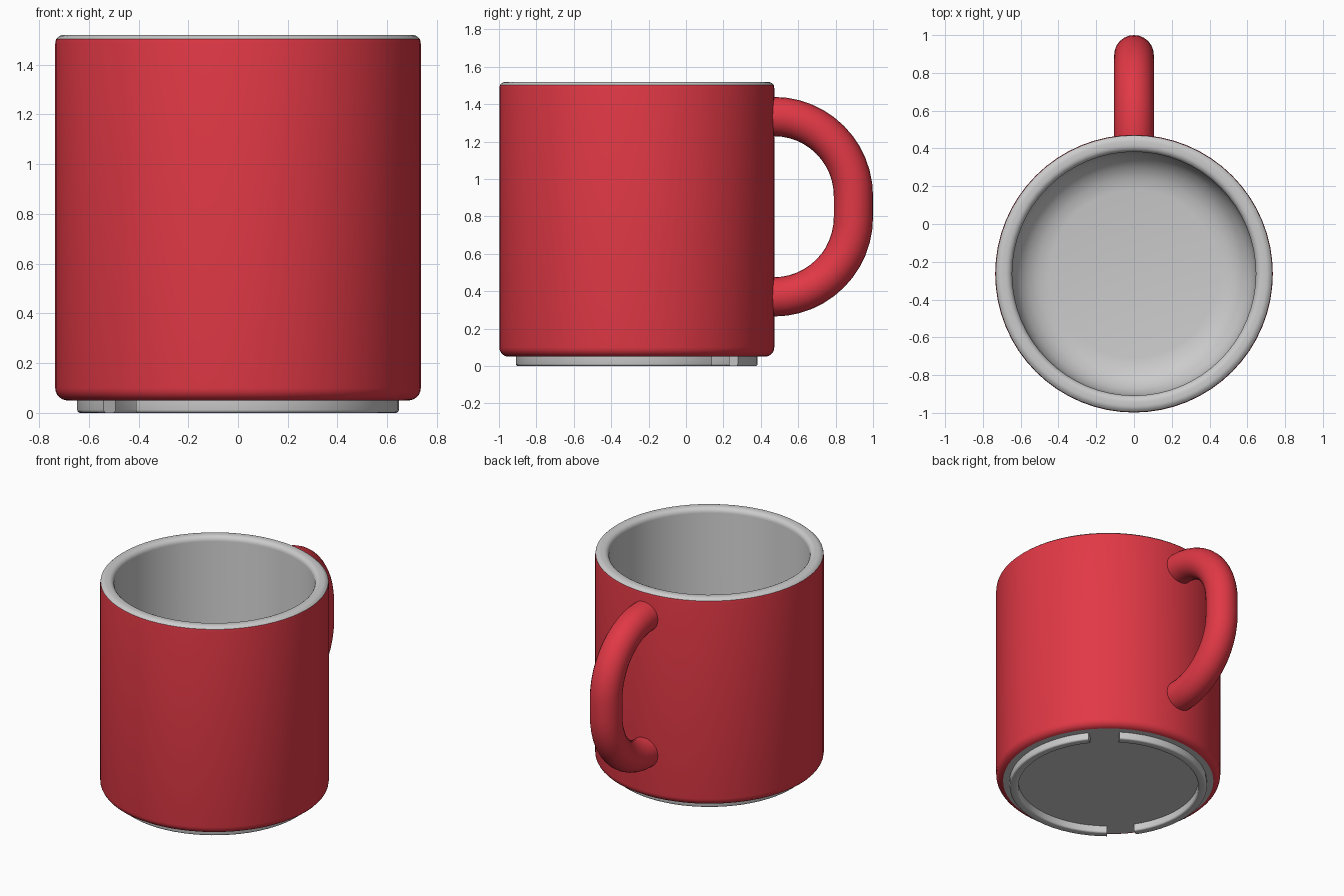
import bpy, bmesh
from math import sin, cos, pi, radians

if "Cube" in bpy.data.objects:
    bpy.data.objects.remove(bpy.data.objects["Cube"])

CY = -0.263          # mug axis in y
R = 0.735            # outer radius
SEG = 64

red = bpy.data.materials.new("red_glaze")
red.diffuse_color = (0.75, 0.04, 0.06, 1)
red.use_nodes = True
red.node_tree.nodes["Principled BSDF"].inputs["Base Color"].default_value = red.diffuse_color


def arc(cr, cz, r, a0, a1, n):
    """Points (radius, z) along a fillet."""
    return [(cr + r * cos(radians(a0 + (a1 - a0) * i / n)),
             cz + r * sin(radians(a0 + (a1 - a0) * i / n))) for i in range(n + 1)]


def finish(name, bm, mat=None):
    bmesh.ops.remove_doubles(bm, verts=bm.verts, dist=1e-5)
    me = bpy.data.meshes.new(name)
    bm.to_mesh(me)
    bm.free()
    ob = bpy.data.objects.new(name, me)
    bpy.context.collection.objects.link(ob)
    if mat:
        me.materials.append(mat)
    bpy.ops.object.select_all(action='DESELECT')
    ob.select_set(True)
    bpy.context.view_layer.objects.active = ob
    bpy.ops.object.shade_smooth_by_angle(angle=radians(35))
    return ob


def lathe(name, profile, mat=None, a0=0, a1=360, n=SEG, closed=False):
    """Spin a (radius, z) profile; a closed profile over a part turn gets end caps."""
    bm = bmesh.new()
    rows = []
    for i in range(n + 1):
        a = radians(a0 + (a1 - a0) * i / n)
        rows.append([bm.verts.new((r * cos(a), CY + r * sin(a), z)) for r, z in profile])
    m = len(profile)
    for p, q in zip(rows, rows[1:]):
        for j in range(m if closed else m - 1):
            k = (j + 1) % m
            bm.faces.new((p[j], q[j], q[k], p[k]))
    if closed:
        bm.faces.new(rows[0])
        bm.faces.new(rows[-1][::-1])
    bmesh.ops.remove_doubles(bm, verts=bm.verts, dist=1e-5)
    bmesh.ops.dissolve_degenerate(bm, edges=bm.edges, dist=1e-6)
    return finish(name, bm, mat)


# Red outer wall, rounded at the bottom
lathe("outer_wall", [(0.69, 0.05)] + arc(R - 0.05, 0.1, 0.05, -85, 0, 5)
      + [(R, 1.485), (R - 0.003, 1.503)], red)

# Grey rim, inside wall and floor
lathe("rim_and_inside", [(R - 0.003, 1.503)] + arc(R - 0.035, 1.485, 0.035, 45, 90, 3)
      + arc(0.68, 1.485, 0.035, 90, 180, 5)
      + arc(0.445, 0.34, 0.2, 0, -90, 5) + [(0, 0.14)])

# Grey underside
lathe("underside", [(0, 0.05), (0.69, 0.05)])

# Foot ring in two pieces, leaving two drainage notches
foot = ([(0.59, 0.055)] + arc(0.602, 0.012, 0.012, 180, 270, 3)
        + arc(0.635, 0.012, 0.012, 270, 360, 3) + [(0.647, 0.055)])
for i, (a0, a1) in enumerate([(56.6, 213.4), (230.7, 398.5)]):
    lathe("foot_ring_%d" % (i + 1), foot, None, a0, a1, 30, True)

# Handle: round tube swept along a D-shaped path
TUBE, BEND, MID, FLAT, Y0 = 0.105, 0.425, 0.852, 0.057, 0.47
path = [(0.42, MID + FLAT + BEND, 90)]
for s, start in ((1, 90), (-1, 0)):
    for i in range(13):
        d = start - 90 * i / 12
        path.append((Y0 + BEND * cos(radians(d)), MID + s * FLAT + BEND * sin(radians(d)), d))
path.append((0.42, MID - FLAT - BEND, -90))

bm = bmesh.new()
rings = []
for y, z, d in path:
    ny, nz = cos(radians(d)), sin(radians(d))
    rings.append([bm.verts.new((TUBE * sin(2 * pi * k / 24),
                                y + TUBE * cos(2 * pi * k / 24) * ny,
                                z + TUBE * cos(2 * pi * k / 24) * nz)) for k in range(24)])
for p, q in zip(rings, rings[1:]):
    for k in range(24):
        bm.faces.new((p[k], p[(k + 1) % 24], q[(k + 1) % 24], q[k]))
bm.faces.new(rings[0][::-1])
bm.faces.new(rings[-1])
bmesh.ops.recalc_face_normals(bm, faces=bm.faces)
finish("handle", bm, red)
